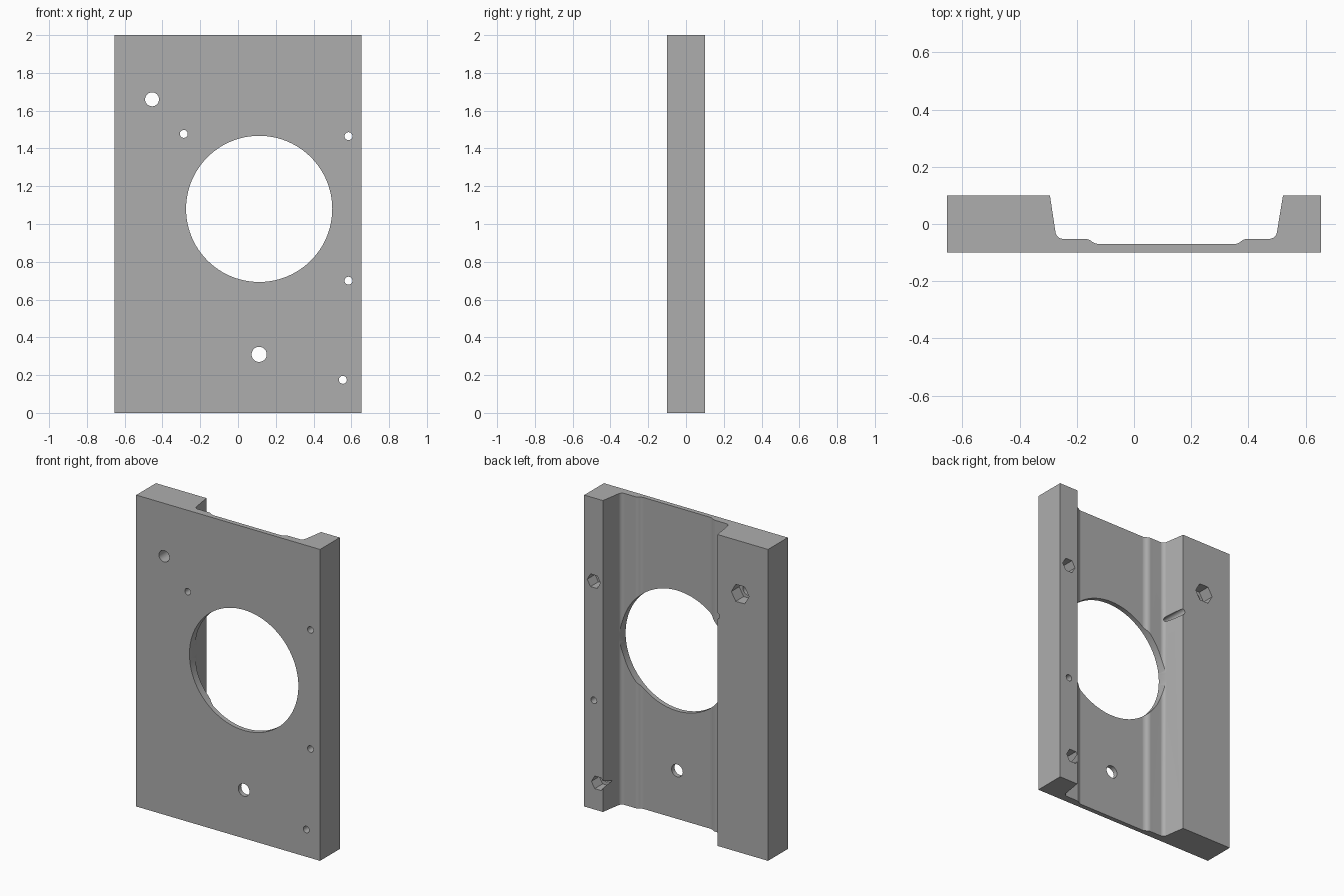
import bpy, bmesh, math

cube = bpy.data.objects.get("Cube")
if cube:
    bpy.data.objects.remove(cube, do_unlink=True)

# Single grey material
grey = bpy.data.materials.new("plain grey")
grey.use_nodes = True
colour = (0.42, 0.42, 0.42, 1)
grey.diffuse_color = colour
grey.node_tree.nodes["Principled BSDF"].inputs["Base Color"].default_value = colour

HEIGHT, FRONT, BACK = 2.0, -0.1, 0.1
SHELF, FLOOR = -0.052, -0.07

# Channel cross-section: (x, y, corner radius)
profile = [
    (-0.653, FRONT, 0), (0.653, FRONT, 0), (0.653, BACK, 0), (0.521, BACK, 0),
    (0.496, SHELF, 0.022), (0.385, SHELF, 0.02), (0.363, FLOOR, 0.02),
    (-0.135, FLOOR, 0.02), (-0.16, SHELF, 0.02), (-0.271, SHELF, 0.022),
    (-0.294, BACK, 0), (-0.653, BACK, 0),
]

# Extrude the section upward and round the inner corners
bm = bmesh.new()
base = bm.faces.new([bm.verts.new((x, y, 0)) for x, y, r in profile])
extruded = bmesh.ops.extrude_face_region(bm, geom=[base])["geom"]
bmesh.ops.translate(bm, vec=(0, 0, HEIGHT),
                    verts=[v for v in extruded if isinstance(v, bmesh.types.BMVert)])
bmesh.ops.recalc_face_normals(bm, faces=bm.faces[:])
for x, y, radius in profile:
    if radius:
        corner = [e for e in bm.edges
                  if all(abs(v.co.x - x) + abs(v.co.y - y) < 0.0001 for v in e.verts)]
        size = radius if radius > 0.02 else 0.012
        bmesh.ops.bevel(bm, geom=corner, offset=size, offset_type='OFFSET',
                        segments=5, profile=0.5, affect='EDGES')
mesh = bpy.data.meshes.new("mounting_plate")
bm.to_mesh(mesh)
bm.free()
plate = bpy.data.objects.new("mounting_plate", mesh)
bpy.context.collection.objects.link(plate)
mesh.materials.append(grey)
bpy.context.view_layer.objects.active = plate
plate.select_set(True)


def cut(name, x, z, radius, sides, y0=-0.2, y1=0.2):
    """Cut a prism running front to back through the plate."""
    bpy.ops.mesh.primitive_cylinder_add(
        vertices=sides, radius=radius, depth=y1 - y0,
        location=(x, (y0 + y1) / 2, z), rotation=(math.pi / 2, 0, 0))
    tool = bpy.context.object
    tool.name = name
    tool.hide_render = True
    if sides == 6:  # hexagon corners point sideways
        for v in tool.data.vertices:
            v.co.x, v.co.y = v.co.y, v.co.x
        tool.data.flip_normals()
    tool.data.materials.append(grey)
    bpy.context.view_layer.objects.active = plate
    mod = plate.modifiers.new(name, 'BOOLEAN')
    mod.operation, mod.solver, mod.object = 'DIFFERENCE', 'EXACT', tool
    bpy.ops.object.modifier_apply(modifier=name)
    bpy.data.objects.remove(tool, do_unlink=True)


# Large opening and bolt holes
cut("main_opening", 0.112, 1.08, 0.387, 96)
cut("lower_hole", 0.112, 0.31, 0.04, 32)
cut("wall_hole", -0.287, 1.477, 0.021, 24)
cut("side_hole", 0.585, 0.70, 0.021, 24)

# Bolt holes with hexagonal nut pockets in the back
for x, z, hole, pocket in [(-0.455, 1.66, 0.037, 0.063),
                           (0.585, 1.465, 0.021, 0.047),
                           (0.555, 0.175, 0.021, 0.047)]:
    cut("bolt_hole", x, z, hole, 32)
    cut("nut_pocket", x, z, pocket, 6, 0.02, 0.2)

# Smooth the rounded corners and holes, keep edges crisp
bpy.ops.object.select_all(action='DESELECT')
plate.select_set(True)
bpy.context.view_layer.objects.active = plate
bpy.ops.object.shade_smooth_by_angle(angle=math.radians(25))
weighted = plate.modifiers.new("weighted_normals", 'WEIGHTED_NORMAL')
weighted.keep_sharp = True
